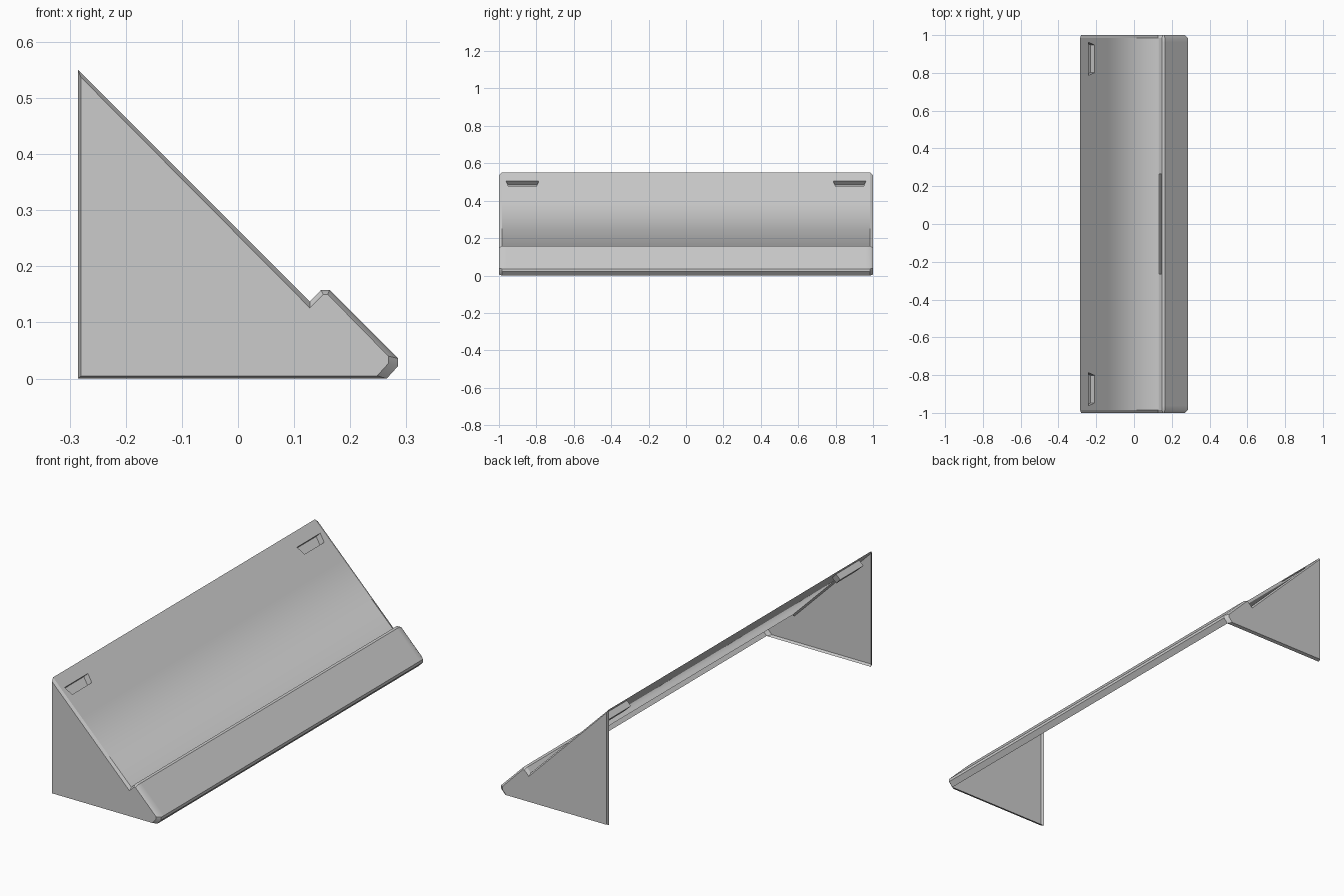
import bpy, bmesh
from mathutils import Vector

if "Cube" in bpy.data.objects:
    bpy.data.objects.remove(bpy.data.objects["Cube"])

# Side profile (x, z) where the shell meets the end caps, and the inset cap outline
OUTER = [(-.285, .55), (.128, .137), (.148, .158), (.163, .158),
         (.285, .036), (.285, .022), (.265, 0), (-.285, 0)]
INSET = [(-.28, .537), (.128, .126), (.152, .15), (.16, .15),
         (.268, .04), (.268, .027), (.248, .005), (-.28, .005)]
EDGE_Y, CAP_Y = .985, 1.0
YS = [-EDGE_Y, -.962, -.787, -.265, .265, .787, .962, EDGE_Y]

bm = bmesh.new()


def face(points, outward):
    """Add one face whose normal agrees with the outward direction."""
    f = bm.faces.new([bm.verts.new(p) for p in points])
    f.normal_update()
    if f.normal.dot(outward) < 0:
        f.normal_flip()
    f.smooth = True


def recess(corners, normal, depth):
    """Pocket with four walls and a floor, sunk below a rectangular opening."""
    floor = [c - normal * depth for c in corners]
    centre = sum(corners, Vector()) / 4
    for i in range(4):
        j = (i + 1) % 4
        face([corners[i], corners[j], floor[j], floor[i]],
             centre - (corners[i] + corners[j]) / 2)
    face(floor, normal)


def panel(p, q, ts=(0, 1), holes=(), depth=0, taper=0):
    """Full-length strip from profile point p to q, with pockets in some cells."""
    dx, dz = q[0] - p[0], q[1] - p[1]
    normal = Vector((-dz, 0, dx)).normalized()

    def point(col, row):
        t, y = ts[row], YS[col]
        for c, r in holes:
            if row == r + 1 and col in (c, c + 1):
                y += taper if col == c else -taper
        return Vector((p[0] + dx * t, y, p[1] + dz * t))

    for c in range(len(YS) - 1):
        for r in range(len(ts) - 1):
            corners = [point(c, r), point(c + 1, r), point(c + 1, r + 1), point(c, r + 1)]
            if (c, r) in holes:
                recess(corners, normal, depth)
            else:
                face(corners, normal)


# Sloping rest with a pocket near each upper corner
panel(OUTER[0], OUTER[1], (0, .109, .182, .36, 1), [(1, 1), (5, 1)], .03, .014)
# Ledge wall with a shallow central groove
panel(OUTER[1], OUTER[2], (0, .2, .85, 1), [(3, 1)], .015)
# Lip and rounded-off front edge; the back and underside stay open
for a, b in zip(OUTER[2:6], OUTER[3:7]):
    panel(a, b)

# End caps with a narrow bevel around them
for s in (-1, 1):
    rim = [Vector((x, s * EDGE_Y, z)) for x, z in OUTER]
    cap = [Vector((x, s * CAP_Y, z)) for x, z in INSET]
    face(cap, Vector((0, s, 0)))
    for i in range(len(rim)):
        j = (i + 1) % len(rim)
        face([rim[i], rim[j], cap[j], cap[i]], Vector((0, s, 0)))

bmesh.ops.remove_doubles(bm, verts=bm.verts, dist=.0003)

# Sharp edges, except the soft crease at the foot of the slope
for e in bm.edges:
    crease = all(abs(v.co.x - .128) < .001 and abs(v.co.z - .137) < .001 for v in e.verts)
    if not crease and len(e.link_faces) == 2 and e.calc_face_angle(0) > .6:
        e.smooth = False

mesh = bpy.data.meshes.new("sloped_stand")
bm.to_mesh(mesh)
bm.free()
bpy.context.collection.objects.link(bpy.data.objects.new("sloped_stand", mesh))
